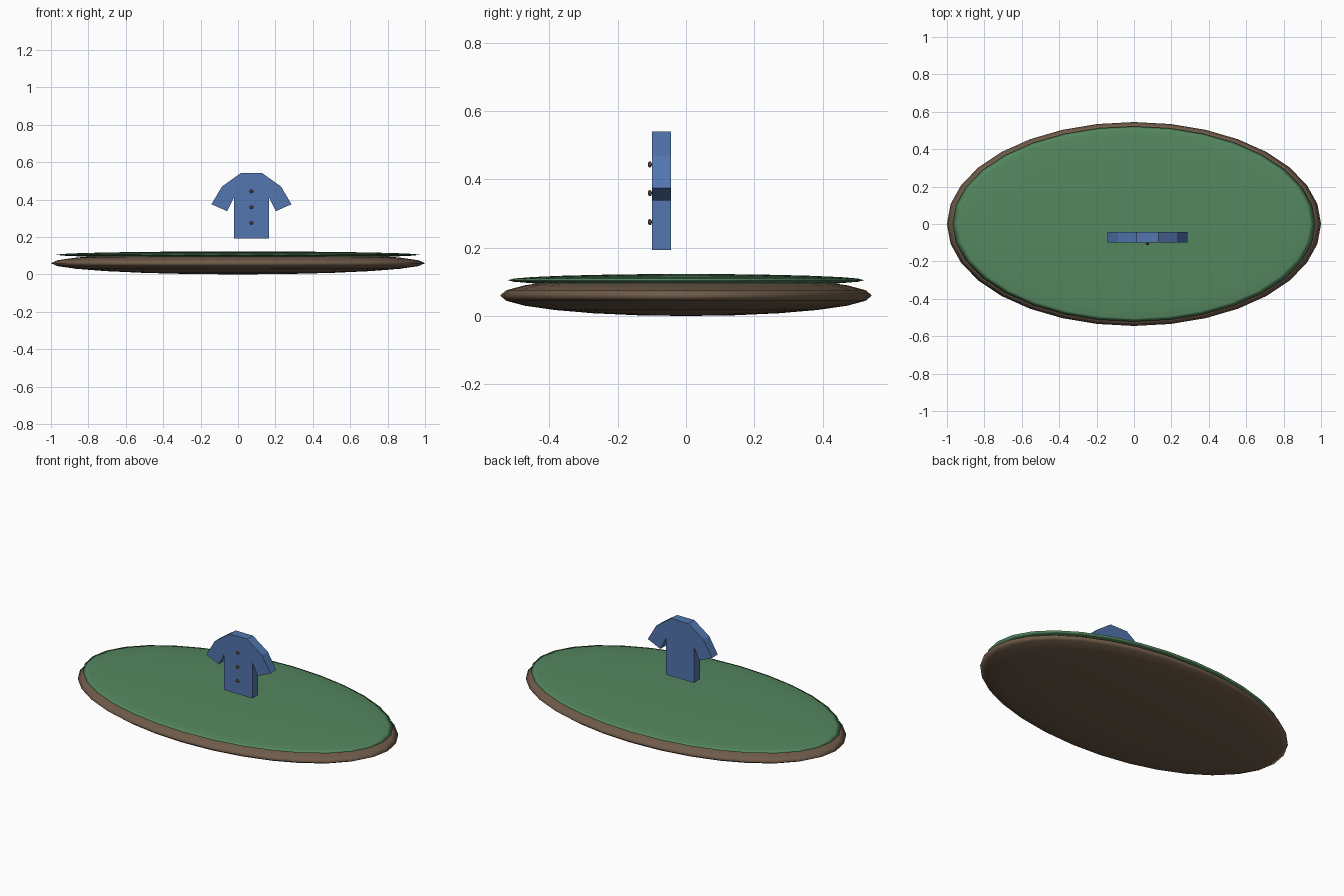
import bpy, bmesh
from mathutils import Matrix

if "Cube" in bpy.data.objects:
    bpy.data.objects.remove(bpy.data.objects["Cube"])


def material(name, srgb):
    m = bpy.data.materials.new(name)
    m.diffuse_color = [((c / 255 + 0.055) / 1.055) ** 2.4 for c in srgb] + [1]
    m.use_nodes = True
    m.node_tree.nodes["Principled BSDF"].inputs["Base Color"].default_value = m.diffuse_color
    return m


SOIL = material("soil brown", (112, 92, 74))
GRASS = material("grass green", (84, 135, 95))
CLOTH = material("cloth blue", (82, 118, 175))
BUTTON = material("button brown", (84, 70, 54))


def add_object(name, bm, mat):
    me = bpy.data.meshes.new(name)
    bm.to_mesh(me)
    bm.free()
    me.materials.append(mat)
    ob = bpy.data.objects.new(name, me)
    bpy.context.collection.objects.link(ob)
    return ob


def ellipsoid(name, centre, radii, mat, segments, rings):
    bm = bmesh.new()
    bmesh.ops.create_uvsphere(
        bm, u_segments=segments, v_segments=rings, radius=1,
        matrix=Matrix.Translation(centre) @ Matrix.Diagonal((*radii, 1)))
    for f in bm.faces:
        f.smooth = True
    return add_object(name, bm, mat)


# Flat island: soil with a thin grass disc on top
ellipsoid("soil_base", (0, 0, 0.06), (1, 0.545, 0.06), SOIL, 32, 12)
ellipsoid("grass_top", (0, 0, 0.105), (0.97, 0.522, 0.018), GRASS, 32, 12)

# Shirt: half outline mirrored about its centre line, then extruded in depth
CX, FRONT, BACK = 0.072, -0.10, -0.044
half = [(0.058, 0.541), (0.158, 0.47), (0.214, 0.375),
        (0.13, 0.338), (0.094, 0.41), (0.094, 0.193)]
outline = half + [(-x, z) for x, z in reversed(half)]
bm = bmesh.new()
face = bm.faces.new([bm.verts.new((CX + x, FRONT, z)) for x, z in outline])
res = bmesh.ops.extrude_face_region(bm, geom=[face])
moved = [v for v in res["geom"] if isinstance(v, bmesh.types.BMVert)]
bmesh.ops.translate(bm, verts=moved, vec=(0, BACK - FRONT, 0))
if not face.is_valid:
    bm.faces.new([bm.verts[i] for i in range(len(outline))])
bmesh.ops.recalc_face_normals(bm, faces=bm.faces)
add_object("shirt", bm, CLOTH)

# Row of buttons down the front
for i, z in enumerate((0.444, 0.36, 0.275)):
    ellipsoid(f"button_{i + 1}", (CX, -0.106, z), (0.01, 0.006, 0.009), BUTTON, 12, 8)
